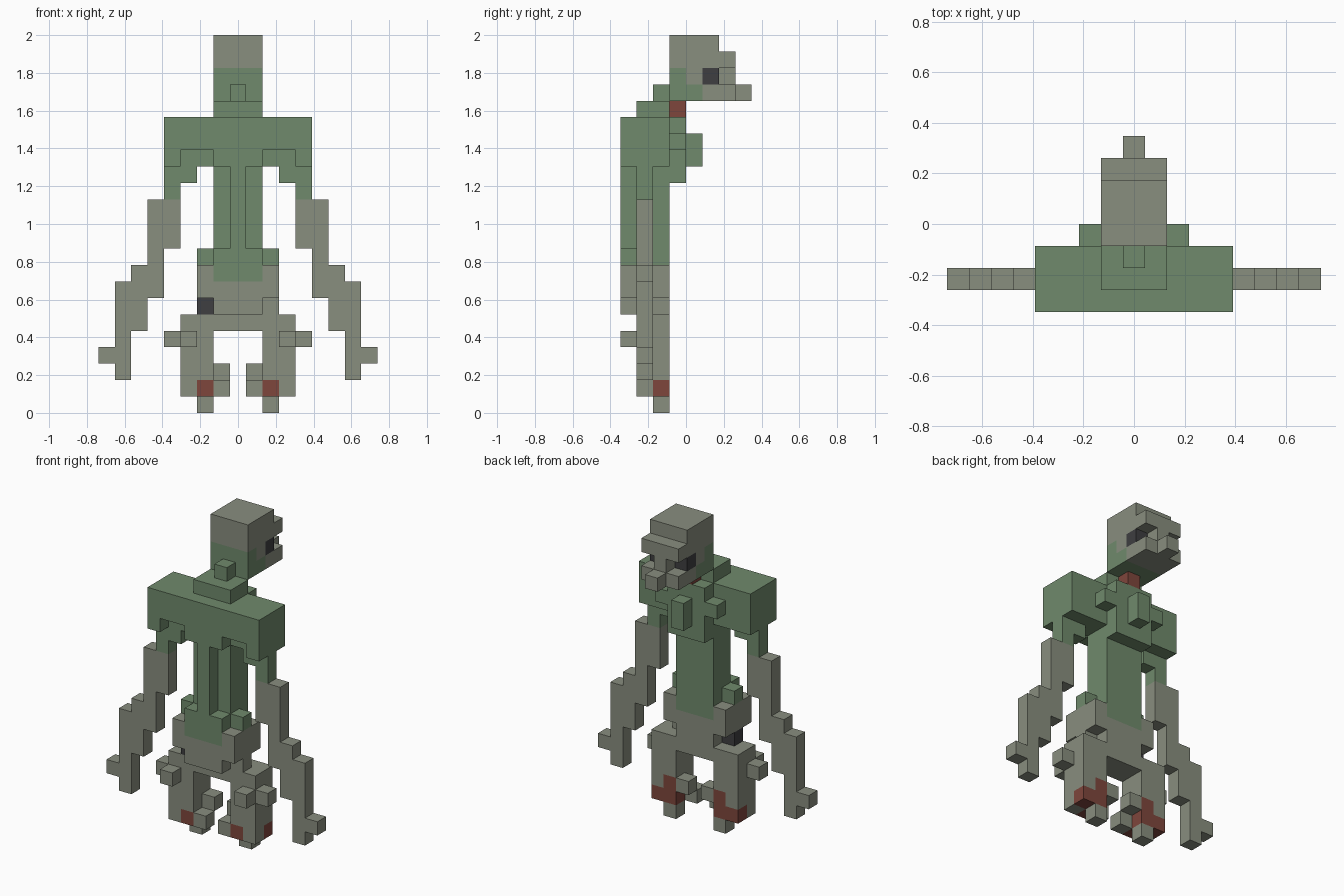
import bpy, bmesh

if "Cube" in bpy.data.objects:
    bpy.data.objects.remove(bpy.data.objects["Cube"])

U = 2 / 23  # edge length of one block; the figure is 23 blocks tall


def srgb(*rgb):
    return tuple((c / 255 / 12.92) if c < 10 else ((c / 255 + 0.055) / 1.055) ** 2.4 for c in rgb) + (1,)


COLOURS = {
    "grey": srgb(137, 142, 127),
    "green": srgb(112, 138, 108),
    "dark": srgb(62, 62, 65),
    "red": srgb(126, 70, 60),
}
MATS = {}
for n, c in COLOURS.items():
    MATS[n] = bpy.data.materials.new(n)
    MATS[n].diffuse_color = c
ORDER = list(COLOURS)

cells = {}  # (x, y, z) block -> (part, colour)


def box(part, colour, x, y, z, mirror=False):
    """Fill an inclusive range of blocks, optionally on both sides."""
    for i in range(x[0], x[1] + 1):
        for j in range(y[0], y[1] + 1):
            for k in range(z[0], z[1] + 1):
                cells[(i, j, k)] = (part, colour)
                if mirror:
                    cells[(-i, j, k)] = (part, colour)


def pair(part, colour, x, y, z):
    box(part, colour, x, y, z, True)


# Head, brow, nose and muzzle
box("head", "grey", (-1, 1), (-1, 1), (19, 22))
box("head", "grey", (-1, 1), (2, 2), (21, 21))
box("head", "grey", (0, 0), (2, 2), (20, 20))
box("head", "grey", (-1, 1), (2, 2), (19, 19))
box("head", "grey", (0, 0), (3, 3), (19, 19))
box("head", "green", (-1, 1), (-1, -1), (19, 20))
box("head", "green", (-1, 1), (0, 0), (19, 19))
pair("head", "dark", (1, 1), (1, 1), (20, 20))

# Neck
box("neck", "green", (-1, 1), (-3, -2), (18, 18))
box("neck", "green", (0, 0), (-2, -2), (19, 19))
box("neck", "red", (0, 0), (-1, -1), (18, 18))

# Shoulders and chest
box("torso", "green", (-4, 4), (-4, -2), (16, 17))
box("torso", "green", (-1, 1), (-4, -2), (15, 15))
pair("torso", "green", (4, 4), (-4, -2), (15, 15))
pair("torso", "green", (2, 3), (-3, -2), (15, 15))
box("torso", "green", (-1, 1), (-1, -1), (14, 17))
pair("torso", "green", (2, 2), (-1, -1), (16, 16))
box("torso", "green", (0, 0), (0, 0), (15, 16))

# Belly and spine
box("torso", "green", (-1, 1), (-3, -2), (10, 14))
box("torso", "green", (0, 0), (-4, -4), (10, 14))

# Pelvis, with the green of the torso running into it
box("pelvis", "grey", (-1, 1), (-4, -2), (6, 7))
box("pelvis", "green", (-1, 1), (-4, -2), (8, 9))
box("pelvis", "grey", (-1, 1), (-3, -2), (5, 5))
pair("pelvis", "grey", (2, 2), (-4, -2), (7, 8))
pair("pelvis", "green", (2, 2), (-3, -3), (9, 9))
pair("pelvis", "grey", (2, 2), (-3, -3), (6, 6))
box("pelvis", "dark", (-2, -2), (-3, -3), (6, 6))

# Arms, stepping outwards to the hands
pair("arms", "green", (4, 4), (-3, -3), (13, 14))
pair("arms", "green", (3, 3), (-3, -3), (14, 14))
for x, z0, z1 in ((4, 10, 12), (5, 7, 12), (6, 5, 8), (7, 2, 7), (8, 3, 3)):
    pair("arms", "grey", (x, x), (-3, -3), (z0, z1))

# Legs, feet and small stubs
pair("legs", "grey", (2, 3), (-3, -2), (1, 5))
pair("legs", "grey", (2, 2), (-2, -2), (0, 0))
pair("legs", "grey", (3, 3), (-4, -4), (4, 4))
pair("legs", "grey", (4, 4), (-3, -3), (4, 4))
pair("legs", "grey", (1, 1), (-3, -3), (1, 1))
pair("legs", "grey", (1, 1), (-2, -2), (2, 2))
pair("legs", "red", (2, 3), (-2, -2), (1, 1))
pair("legs", "red", (2, 2), (-2, -2), (2, 2))
pair("legs", "red", (2, 2), (-3, -3), (1, 1))

# Outer faces only: skip every face shared by two blocks
for part in sorted({p for p, _ in cells.values()}):
    bm = bmesh.new()
    verts = {}

    def vert(p):
        if p not in verts:
            verts[p] = bm.verts.new(((p[0] - 0.5) * U, p[1] * U, p[2] * U))
        return verts[p]

    for c, (owner, colour) in cells.items():
        if owner != part:
            continue
        for axis in range(3):
            for side in (0, 1):
                nb = list(c)
                nb[axis] += 1 if side else -1
                if tuple(nb) in cells:
                    continue
                a, b = (axis + 1) % 3, (axis + 2) % 3
                loop = []
                for da, db in ((0, 0), (1, 0), (1, 1), (0, 1)):
                    p = list(c)
                    p[axis] += side
                    p[a] += da
                    p[b] += db
                    loop.append(vert(tuple(p)))
                if not side:
                    loop.reverse()
                bm.faces.new(loop).material_index = ORDER.index(colour)
    me = bpy.data.meshes.new(part)
    bm.to_mesh(me)
    bm.free()
    for n in ORDER:
        me.materials.append(MATS[n])
    bpy.context.collection.objects.link(bpy.data.objects.new(part, me))

for m in bpy.data.materials:
    if m.users and not m.is_grease_pencil:
        m.use_nodes = True
        m.node_tree.nodes["Principled BSDF"].inputs["Base Color"].default_value = m.diffuse_color
